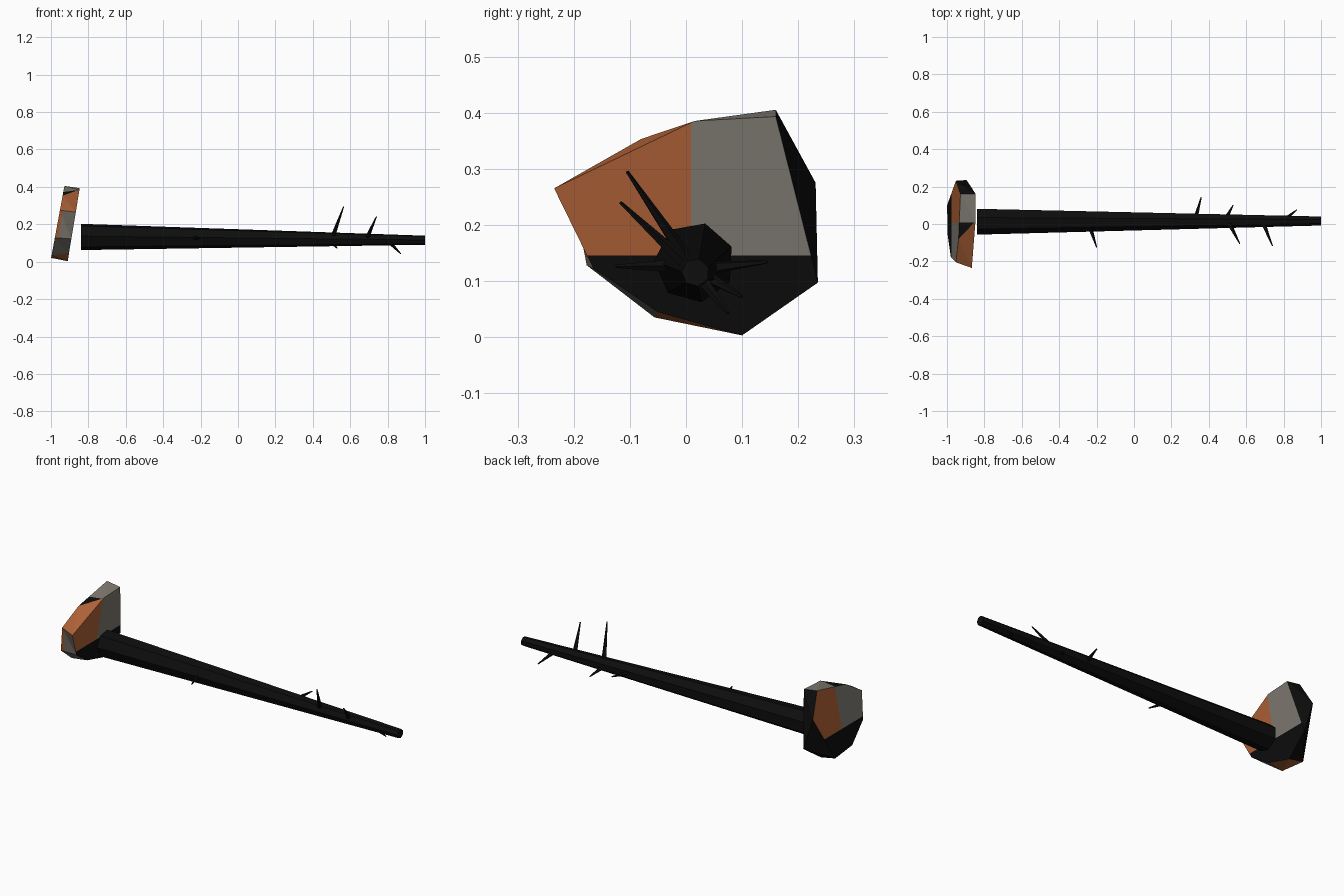
import bpy, bmesh, math
from mathutils import Vector

if "Cube" in bpy.data.objects:
    bpy.data.objects.remove(bpy.data.objects["Cube"])


def material(name, rgb):
    m = bpy.data.materials.new(name)
    m.diffuse_color = (*rgb, 1)
    m.use_nodes = True
    m.node_tree.nodes["Principled BSDF"].inputs["Base Color"].default_value = m.diffuse_color
    return m


BLACK = material("charred_black", (0.004, 0.004, 0.004))
ORANGE = material("clay_orange", (0.42, 0.12, 0.037))
GREY = material("stone_grey", (0.215, 0.197, 0.168))


def finish(name, bm, mats):
    bmesh.ops.recalc_face_normals(bm, faces=bm.faces)
    me = bpy.data.meshes.new(name)
    bm.to_mesh(me)
    bm.free()
    for m in mats:
        me.materials.append(m)
    ob = bpy.data.objects.new(name, me)
    bpy.context.collection.objects.link(ob)
    return ob


def limb(name, p, q, r0, r1, sides, phase=0.0):
    """Tapered prism from p to q; rings stay in a plane across the axis."""
    p, q = Vector(p), Vector(q)
    axis = (q - p).normalized()
    up = Vector((0, 0, 1))
    side = up.cross(axis).normalized()
    up = axis.cross(side)
    bm = bmesh.new()
    rings = []
    for c, r in ((p, r0), (q, r1)):
        ring = []
        for i in range(sides):
            a = phase + 2 * math.pi * i / sides
            ring.append(bm.verts.new(c + r * (math.cos(a) * side + math.sin(a) * up)))
        rings.append(ring)
    lo, hi = rings
    for i in range(sides):
        j = (i + 1) % sides
        bm.faces.new((lo[i], lo[j], hi[j], hi[i]))
    bm.faces.new(lo[::-1])
    bm.faces.new(hi)
    return finish(name, bm, [BLACK])


# fallen trunk
limb("trunk", (-0.84, 0.015, 0.133), (1.0, 0.017, 0.115), 0.072, 0.025, 7, math.radians(23))

# broken branch stubs
stubs = [
    ((0.51, 0.0, 0.14), (0.565, -0.105, 0.295)),
    ((0.69, 0.005, 0.125), (0.74, -0.117, 0.24)),
    ((-0.235, -0.02, 0.127), (-0.2, -0.125, 0.126)),
    ((0.33, 0.03, 0.122), (0.36, 0.145, 0.134)),
    ((0.49, 0.025, 0.115), (0.53, 0.1, 0.072)),
    ((0.80, 0.018, 0.115), (0.87, 0.075, 0.043)),
]
for n, (p, q) in enumerate(stubs):
    limb(f"branch_{n + 1}", p, q, 0.013, 0.003, 5)

# root plate: irregular seven-sided slab leaning towards the trunk
front = [(-0.235, 0.265), (0.015, 0.385), (0.16, 0.393), (0.235, 0.097),
         (0.10, 0.003), (-0.05, 0.045), (-0.165, 0.122)]
back = [(-0.205, 0.275), (-0.08, 0.353), (0.16, 0.405), (0.231, 0.275),
        (0.10, 0.02), (-0.056, 0.035), (-0.177, 0.128)]
bm = bmesh.new()
fv = [bm.verts.new((-0.911 + 0.165 * z, y, z)) for y, z in front]
bv = [bm.verts.new((-1.003 + 0.185 * z, y, z)) for y, z in back]
bm.faces.new(fv).material_index = 7
bm.faces.new(bv[::-1]).material_index = 8
for i in range(7):
    j = (i + 1) % 7
    for tri in ((fv[i], fv[j], bv[j]), (fv[i], bv[j], bv[i])):
        bm.faces.new(tri).material_index = i


def cut(ids, co, no):
    faces = [f for f in bm.faces if f.material_index in ids]
    geom = set(faces)
    for f in faces:
        geom.update(f.edges)
        geom.update(f.verts)
    bmesh.ops.bisect_plane(bm, geom=list(geom), plane_co=co, plane_no=no, dist=1e-5)


# colour borders on both broad faces and on two of the rim facets
cut((7, 8), (0, 0, 0.145), (0, 0, 1))
cut((7, 8, 1), (0, 0.009, 0), (0, 1, 0))
cut((6,), (-0.948, 0, 0.2), (1, 0, -0.17))

K, O, G = 0, 1, 2
rim = {0: O, 2: K, 3: K, 4: O, 5: G}
for f in bm.faces:
    c = f.calc_center_median()
    k = f.material_index
    if k in (7, 8):
        if c.z < 0.145:
            f.material_index = K
        else:
            f.material_index = O if (c.y < 0.009) == (k == 7) else G
    elif k == 1:
        f.material_index = K if c.y < 0.009 else G
    elif k == 6:
        f.material_index = G if c.x > -0.948 + 0.17 * (c.z - 0.2) else O
    else:
        f.material_index = rim[k]
finish("root_plate", bm, [BLACK, ORANGE, GREY])
